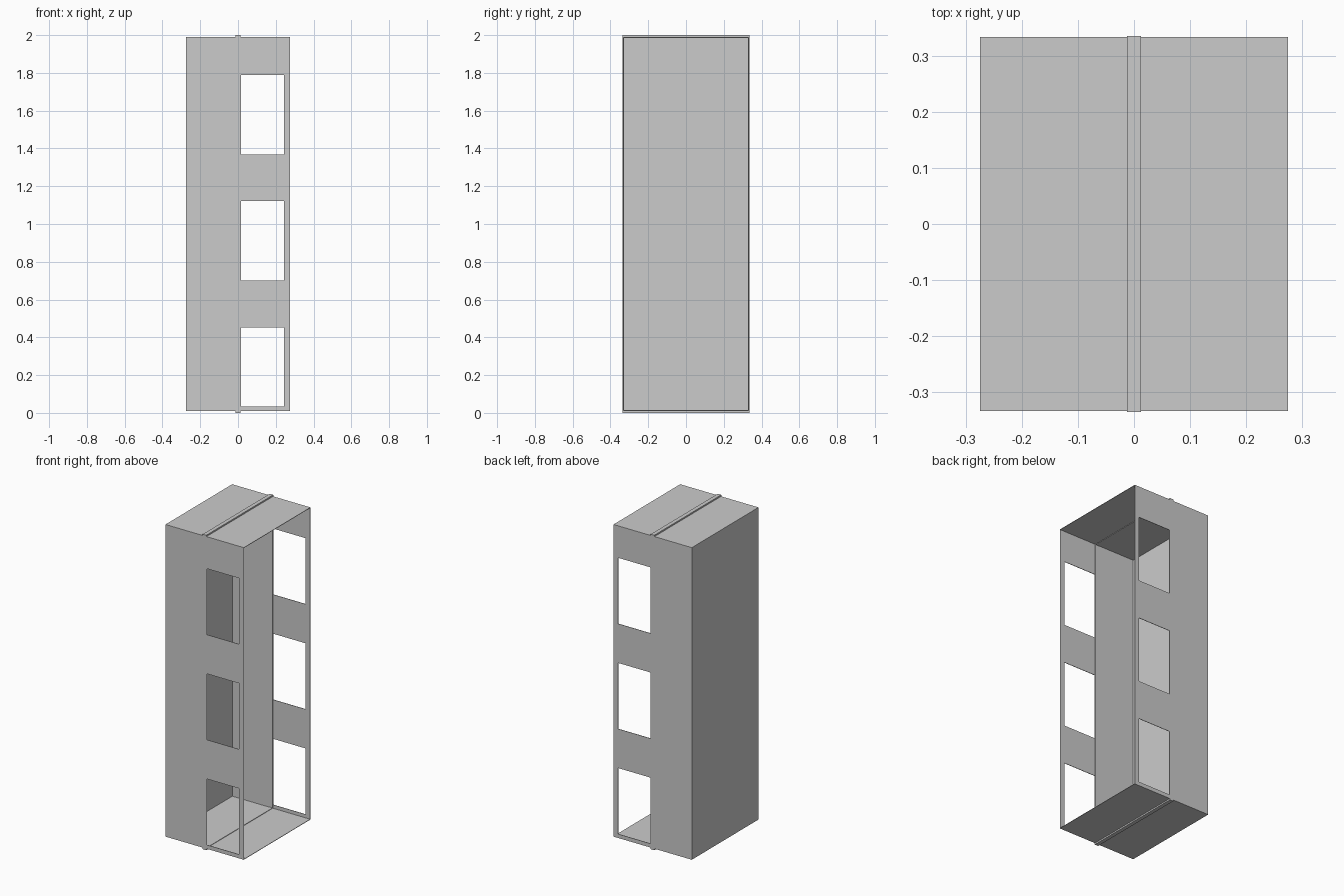
import bpy, bmesh

if "Cube" in bpy.data.objects:
    bpy.data.objects.remove(bpy.data.objects["Cube"])

W, D = 0.275, 0.3345          # half width, half depth of the shell
Z0, Z1 = 0.009, 1.991         # shell bottom and top
T = 0.003                     # sheet thickness


def finish(name, bm):
    mesh = bpy.data.meshes.new(name)
    bmesh.ops.recalc_face_normals(bm, faces=bm.faces)
    bm.to_mesh(mesh)
    bm.free()
    ob = bpy.data.objects.new(name, mesh)
    bpy.context.collection.objects.link(ob)
    return ob


def box(name, lo, hi):
    bm = bmesh.new()
    bmesh.ops.create_cube(bm, size=1)
    for v in bm.verts:
        v.co = [lo[i] if v.co[i] < 0 else hi[i] for i in range(3)]
    return finish(name, bm)


# Front and back sheets: a cell grid with three window cells left out
def window_sheet(name, side):
    xs = [-W, 0.0155, 0.243, W]
    zs = [Z0]
    for i in range(3):
        base = 0.034 + i * 0.6675
        zs += [base, base + 0.419]
    zs.append(Z1)
    y = side * (D - T)
    bm = bmesh.new()
    grid = [[bm.verts.new((x, y, z)) for x in xs] for z in zs]
    for r in range(len(zs) - 1):
        for c in range(len(xs) - 1):
            if c == 1 and r % 2 == 1:
                continue
            bm.faces.new((grid[r][c], grid[r][c + 1],
                          grid[r + 1][c + 1], grid[r + 1][c]))
    # Thicken outwards, closing the window rims
    out = bmesh.ops.extrude_face_region(bm, geom=bm.faces[:], use_keep_orig=True)
    for v in out["geom"]:
        if isinstance(v, bmesh.types.BMVert):
            v.co.y = side * D
    bmesh.ops.dissolve_limit(bm, angle_limit=0.01, verts=bm.verts, edges=bm.edges)
    return finish(name, bm)


window_sheet("front_panel", -1)
window_sheet("back_panel", 1)

# Closed left side, floor and roof; the right side stays open
box("left_panel", (-W, -D, Z0), (-W + T, D, Z1))
box("floor_panel", (-W, -D, Z0), (W, D, Z0 + T))
box("roof_panel", (-W, -D, Z1 - T), (W, D, Z1))

# Narrow central band wrapped around the shell
B, E = 0.0125, 0.336
box("band_bottom", (-B, -E, 0), (B, E, Z0 + 2 * T))
box("band_top", (-B, -E, Z1 - 2 * T), (B, E, 2))
for name, side in (("band_front", -1), ("band_back", 1)):
    ys = sorted((side * E, side * (D - 2 * T)))
    box(name, (-B, ys[0], 0), (B, ys[1], 2))
